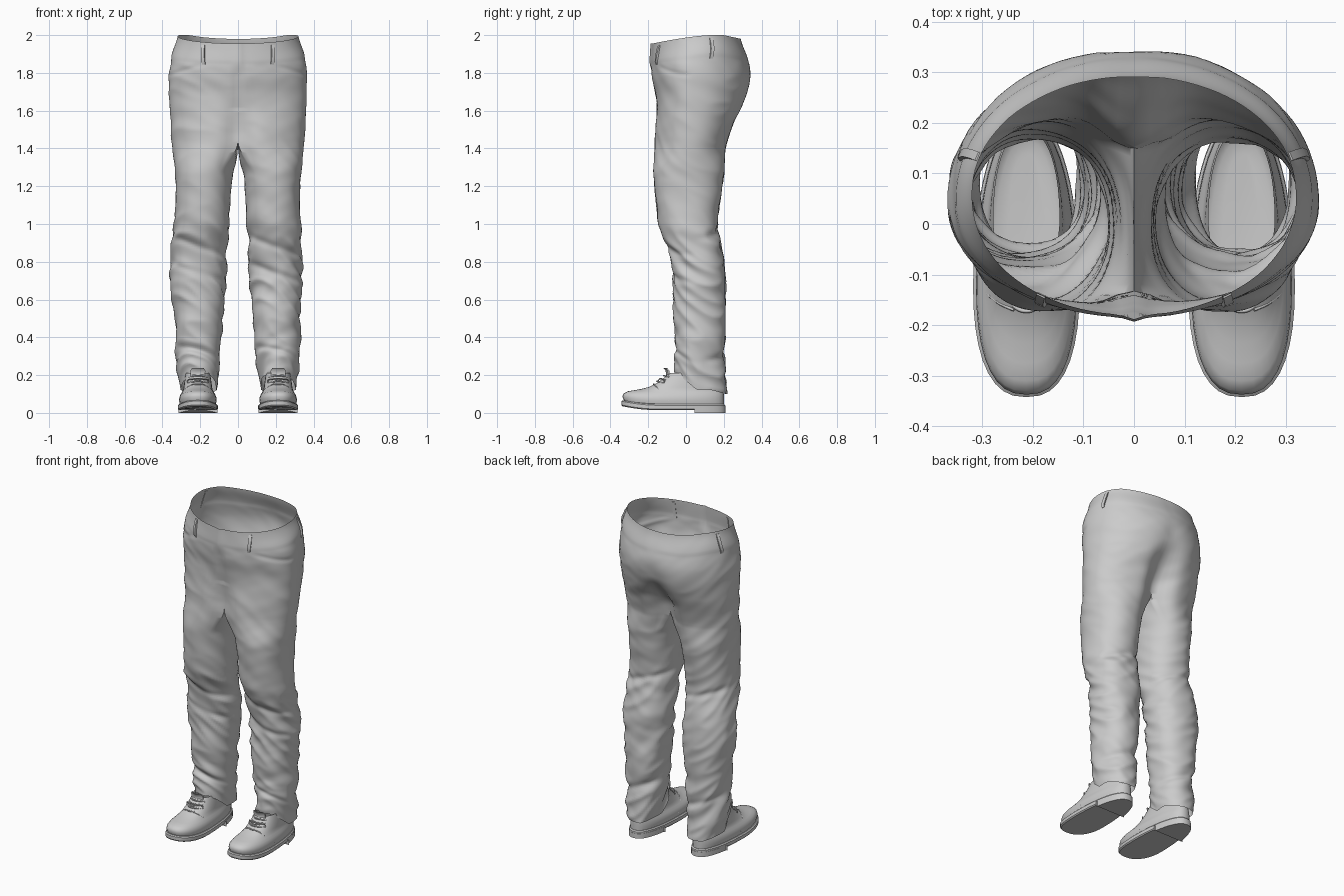
import bpy, bmesh, math
from mathutils import Vector, noise

if "Cube" in bpy.data.objects:
    bpy.data.objects.remove(bpy.data.objects["Cube"])

grey = bpy.data.materials.new("plain_grey")
grey.use_nodes = True
grey.diffuse_color = (0.6, 0.6, 0.6, 1)
grey.node_tree.nodes["Principled BSDF"].inputs["Base Color"].default_value = (0.6, 0.6, 0.6, 1)


def finish(bm, name, angle=40):
    bmesh.ops.remove_doubles(bm, verts=bm.verts, dist=0.0005)
    bmesh.ops.recalc_face_normals(bm, faces=bm.faces)
    me = bpy.data.meshes.new(name)
    bm.to_mesh(me)
    bm.free()
    me.materials.append(grey)
    ob = bpy.data.objects.new(name, me)
    bpy.context.collection.objects.link(ob)
    bpy.ops.object.select_all(action='DESELECT')
    ob.select_set(True)
    bpy.context.view_layer.objects.active = ob
    bpy.ops.object.shade_smooth_by_angle(angle=math.radians(angle))


def loft(bm, rings, skip=None, caps=()):
    rows = [[bm.verts.new(p) for p in r] for r in rings]
    n = len(rows[0])
    for r, (a, b) in enumerate(zip(rows, rows[1:])):
        for i in range(n):
            if not (skip and skip(r, i)):
                bm.faces.new((a[i], a[(i + 1) % n], b[(i + 1) % n], b[i]))
    for c in caps:
        bm.faces.new(rows[c])


def clamp(t):
    return max(0.0, min(1.0, t))


def smooth(t):
    t = clamp(t)
    return t * t * (3 - 2 * t)


def bump(t):
    return math.exp(-t * t)


def sample(table, z):
    """Smooth interpolation of rows sorted by falling z."""
    z = max(table[-1][0], min(table[0][0], z))
    k = next(i for i in range(len(table) - 1) if z >= table[i + 1][0])
    p = [table[max(0, min(len(table) - 1, k + j))] for j in (-1, 0, 1, 2)]
    t = (z - p[1][0]) / (p[2][0] - p[1][0])
    return [0.5 * (2 * b + (c - a) * t + (2 * a - 5 * b + 4 * c - d) * t * t
            + (3 * b - a - 3 * c + d) * t ** 3) for a, b, c, d in list(zip(*p))[1:]]


def spow(v, e):
    return math.copysign(abs(v) ** e, v)


# Hips: height, half width, front, back
HIPS = [(2.0, .318, -.178, .29), (1.9, .35, -.183, .325), (1.8, .366, -.18, .345),
        (1.7, .366, -.165, .337), (1.6, .361, -.165, .302), (1.5, .355, -.172, .255),
        (1.4, .347, -.177, .222), (1.2, .33, -.167, .195)]
# Legs: height, inner side, outer side, front, back
LEGS = [(1.5, .004, .355, -.172, .245), (1.4, .008, .347, -.177, .217), (1.2, .036, .328, -.167, .193),
        (1.0, .047, .335, -.142, .168), (.85, .058, .345, -.088, .192), (.72, .062, .35, -.066, .206),
        (.55, .076, .336, -.066, .208), (.4, .086, .331, -.055, .204), (.25, .102, .322, -.052, .206),
        (.12, .112, .3, -.055, .212)]
OUT, INN, ROWS, CROTCH = 46, 16, 170, 1.44
HEM_ROWS = [2.0 - 1.88 * r / (ROWS - 1) for r in range(ROWS)]


def trouser_point(i, z, side):
    rx, hf, hb = sample(HIPS, z)
    xi, xo, lf, lb = sample(LEGS, z)
    xo -= side * .01 * bump((z - .75) / .25)
    w = smooth((z - 1.26) / (CROTCH - 1.26))
    reach = math.radians(128)
    # hollow between the thighs and between the seat halves
    hollow = smooth((1.72 - z) / .25)
    hy = .035 + .02 * smooth((z - 1.85) / .1)

    def squeeze(x, y):
        depth = .2 * hollow if y < hy else .36 * hollow + .05 * smooth((1.86 - z) / .15)
        return hy + (y - hy) * (1 - depth * bump(x / .075))
    if i <= OUT:
        f = 2 * i / OUT - 1
        a, h = f * reach, f * math.pi / 2
        hx = rx * spow(math.cos(h), .88 + .12 * smooth((z - 1.5) / .2)) if abs(f) < 1 else 0
        span = hb - hy if h > 0 else hy - hf
        py = squeeze(hx, hy + span * spow(math.sin(h), .95))
    else:
        f = (i - OUT) / INN
        a = reach + f * (2 * math.pi - 2 * reach)
        hx = 0
        py = squeeze(0, hb) * (1 - f) + squeeze(0, hf) * f
    lx = (xi + xo) / 2 + (xo - xi) / 2 * spow(math.cos(a), .92)
    ly = (lf + lb) / 2 + (lb - lf) / 2 * spow(math.sin(a), .92)
    x, y = hx * w + lx * (1 - w), py * w + ly * (1 - w)

    # cloth wrinkles: broad slanted ridges, strongest at knees and ankles
    out = (Vector((x, y, 0)) - Vector(((xi + xo) / 2, (lf + lb) / 2, 0))).normalized()
    amp = .003 + .006 * smooth((1.1 - z) / .2) - .002 * smooth((.7 - z) / .2) + .004 * smooth((.4 - z) / .15)
    skew = (x - .2) * side
    n = noise.noise(Vector((x * 4 + side * 9, y * 4, z * 10 + skew * 6 + y * 6)))
    n2 = noise.noise(Vector((x * 7 - side * 5, y * 7 + 4, z * 17 - x * 10 + y * 8)))
    d = amp * (1.1 - 2.8 * abs(n) + .6 * n2 - .35)
    # deep creases behind the knee and at the shin
    for z0, back in ((.97, 1), (.88, -1), (.74, -1), (.32, 1), (.3, -1)):
        d -= .009 * clamp(back * out.y * 1.5) * bump((z + skew * .35 - z0) / .02)
    d *= 1 - .75 * smooth((z - 1.86) / .03)
    d += .002 * smooth((z - 1.885) / .01)                       # waistband edge
    # slanted pocket opening
    d -= .005 * bump((z - 1.87 + .45 * (x - .2)) / .012) * smooth((x - .19) / .03) * smooth((.03 - y) / .03)
    if z > 1.26:
        d *= clamp(x / .05) * w + (1 - w)
    x, y = x + out.x * d, y + out.y * d
    # fly seam, jutting out at the waistband
    if y < 0 and 1.6 < z:
        y += (.008 - .018 * smooth((z - 1.8) / .1)) * bump(x / .02)
    if z >= CROTCH and (i == 0 or i >= OUT):
        x = 0
    x = max(0, x)
    # dipped waist and lifted front hem
    top = smooth((z - 1.6) / .4)
    zz = z - top * (.045 * clamp((.13 - y) / .31) ** 1.4 + .022 * clamp((y - .2) / .1))
    hem = clamp((.42 - z) / .3)
    zz += hem * (.09 * clamp((.06 - y) / .11) - .02 * clamp((y - .14) / .07))
    return Vector((side * x, y, zz))


# Trousers, an open sheet of cloth
bm = bmesh.new()
for side in (1, -1):
    rings = [[trouser_point(i, z, side) for i in range(OUT + INN)] for z in HEM_ROWS]
    loft(bm, rings, lambda r, i: i >= OUT and HEM_ROWS[r + 1] >= CROTCH)
finish(bm, "trousers", 60)


def strip(name, path, width):
    """Thin raised strap along path of (ring position, height, side, thickness)."""
    bm = bmesh.new()
    rings = []
    for i, z, side, h in path:
        p = trouser_point(i, z, side)
        q = trouser_point(i + 1, z, side) - trouser_point(i - 1, z, side)
        q.z = 0
        q.normalize()
        nrm = Vector((q.y, -q.x, 0)) * side
        rings.append([p + q * width * s + nrm * k for s, k in ((-1, -.003), (-1, h), (1, h), (1, -.003))])
    loft(bm, rings, caps=(0, -1))
    finish(bm, name)


# Belt loops stand upright on the waistband
LOOP = [(1.985, .003), (1.965, .009), (1.93, .011), (1.895, .009), (1.875, .003)]
for side, label in ((1, "left"), (-1, "right")):
    for i, lean, spot in ((8.9, 10, "front"), (27.5, 0, "side")):
        strip(f"{label}_{spot}_belt_loop", [(i - lean * (1.985 - z), z, side, h) for z, h in LOOP], .009)


# Shoes
def outline(cx, z, front, back, half, n=40):
    pts = []
    for k in range(n):
        a = 2 * math.pi * k / n
        s = spow(math.sin(a), .88)
        y = (front + back) / 2 + (back - front) / 2 * s
        x = half * spow(math.cos(a), .8) * (1 - .13 * (s + .3))
        spring = .022 * clamp((-y - .14) / .2) ** 2
        pts.append(Vector((cx + x, y, z + spring)))
    return pts


UPPER = [(.046, -.328, .098), (.065, -.337, .102), (.083, -.33, .1), (.098, -.31, .094), (.11, -.275, .086),
         (.122, -.235, .08), (.136, -.195, .077), (.16, -.15, .074), (.185, -.118, .07), (.21, -.095, .067)]


def tube(name, pts, radius):
    cu = bpy.data.curves.new(name, 'CURVE')
    cu.dimensions = '3D'
    cu.bevel_depth, cu.bevel_resolution, cu.use_fill_caps = radius, 1, True
    sp = cu.splines.new('BEZIER')
    sp.bezier_points.add(len(pts) - 1)
    for b, p in zip(sp.bezier_points, pts):
        b.co = p
        b.handle_left_type = b.handle_right_type = 'AUTO'
    cu.materials.append(grey)
    bpy.context.collection.objects.link(bpy.data.objects.new(name, cu))


for side, label in ((1, "left"), (-1, "right")):
    cx = .2125 * side
    bm = bmesh.new()
    loft(bm, [outline(cx, z, f, .2 - .15 * max(0, z - .1), h) for z, f, h in UPPER])
    finish(bm, f"{label}_shoe_upper", 50)
    bm = bmesh.new()
    loft(bm, [outline(cx, z, -.25 + e, .19 - e, .09 - e) for z, e in ((.085, 0), (.074, .008), (.067, .025), (.063, .05))],
         caps=(-1,))
    finish(bm, f"{label}_footbed", 60)
    bm = bmesh.new()
    loft(bm, [outline(cx, z, -.342 + e, .208 - e, .108 - e) for z, e in ((.014, .006), (.02, 0), (.04, 0), (.046, .006))],
         caps=(0, -1))
    finish(bm, f"{label}_sole")
    bm = bmesh.new()
    loft(bm, [[Vector((p.x, max(p.y, .045), p.z)) for p in outline(cx, z, -.3, .21, .106)] for z in (0, .03)],
         caps=(0, -1))
    finish(bm, f"{label}_heel")
    # tongue flaring forward out of the lacing
    bm = bmesh.new()
    loft(bm, [[Vector((cx + s * w, y + k + abs(s) * .012, z))
               for s, k in ((-1, 0), (0, 0), (1, 0), (1, .008), (0, .008), (-1, .008))]
              for y, z, w in ((-.125, .168, .035), (-.105, .2, .038), (-.108, .224, .04), (-.12, .238, .03))],
         caps=(0, -1))
    finish(bm, f"{label}_tongue", 60)
    # laces, bow and the quarter edge seam
    for k in range(4):
        y, z = -.172 + .018 * k, .15 + .015 * k
        tube(f"{label}_lace_{k + 1}",
             [(cx - .048, y + .03, z - .006), (cx, y, z + .002), (cx + .048, y + .03, z - .006)], .004)
    for s in (-1, 1):
        edge = "inner" if s * side < 0 else "outer"
        tube(f"{label}_bow_{edge}",
             [(cx, -.146, .172), (cx + s * .03, -.136, .18), (cx + s * .055, -.115, .165),
              (cx + s * .03, -.138, .166), (cx, -.147, .17)], .003)
        tube(f"{label}_quarter_seam_{edge}",
             [(cx + s * .025, -.17, .152), (cx + s * .056, -.155, .135), (cx + s * .082, -.13, .105),
              (cx + s * .097, -.09, .065)], .003)
